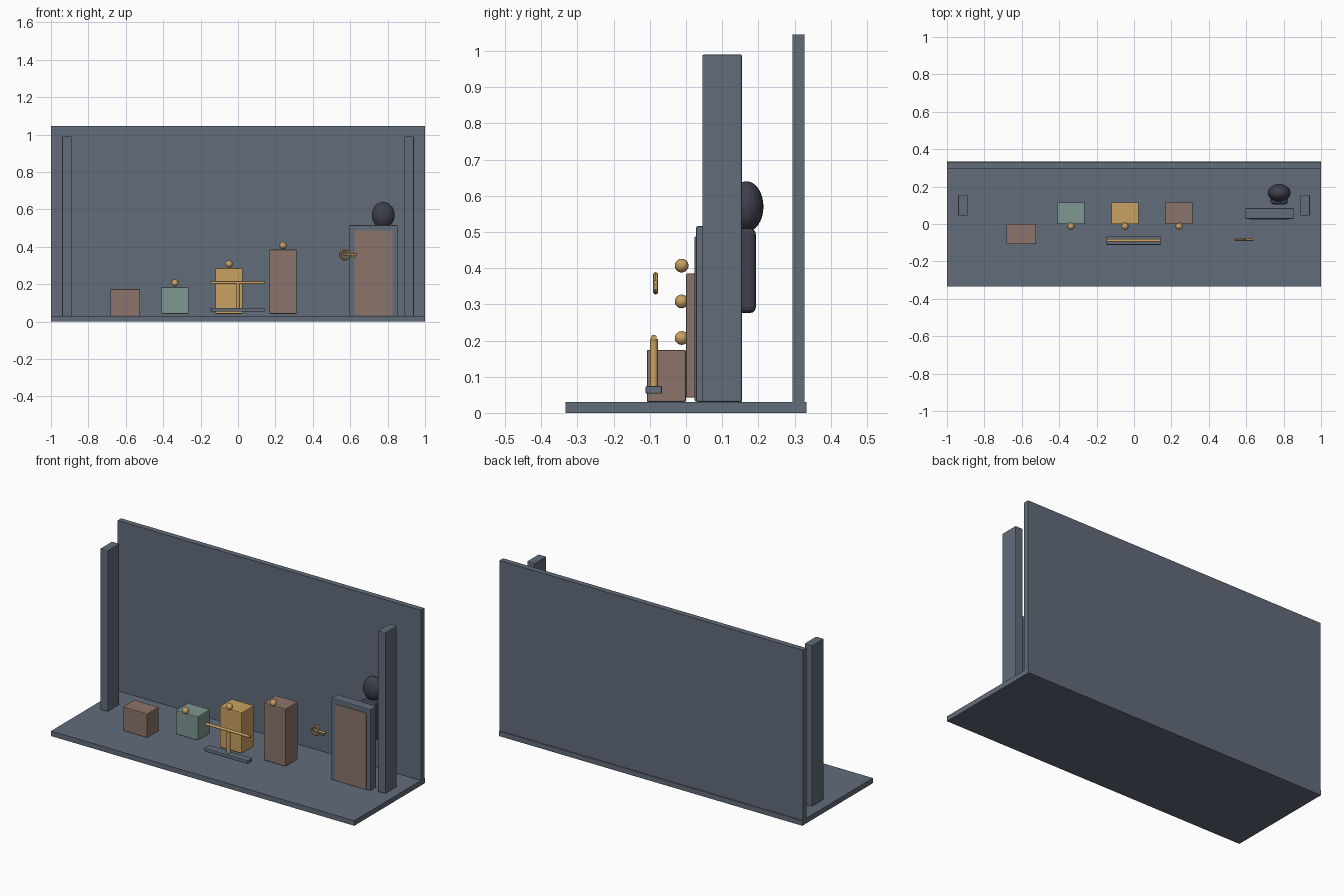
import bpy
from math import pi

cube = bpy.data.objects.get("Cube")
if cube:
    bpy.data.objects.remove(cube, do_unlink=True)


def material(name, rgb):
    """Flat material from 8-bit display colour."""
    lin = [((c / 255 + 0.055) / 1.055) ** 2.4 for c in rgb] + [1]
    m = bpy.data.materials.new(name)
    m.use_nodes = True
    m.diffuse_color = lin
    m.node_tree.nodes["Principled BSDF"].inputs["Base Color"].default_value = lin
    return m


slate = material("slate", (97, 108, 122))
brown = material("dusty brown", (139, 116, 107))
teal = material("sage teal", (126, 151, 146))
gold = material("gold", (201, 161, 97))
dark = material("charcoal", (62, 64, 75))


def finish(name, mat):
    ob = bpy.context.object
    ob.name = name
    ob.data.materials.append(mat)
    return ob


def box(name, mat, x, y, z, bevel=0.0, segments=2):
    """Box from (low, high) ranges on each axis."""
    spans = (x, y, z)
    bpy.ops.mesh.primitive_cube_add(size=1, location=[(a + b) / 2 for a, b in spans])
    ob = finish(name, mat)
    ob.scale = [b - a for a, b in spans]
    bpy.ops.object.transform_apply(location=False, rotation=False, scale=True)
    if bevel:
        mod = ob.modifiers.new("Bevel", "BEVEL")
        mod.width, mod.segments = bevel, segments
    return ob


def ball(name, mat, loc, radii, segments, rings):
    bpy.ops.mesh.primitive_uv_sphere_add(segments=segments, ring_count=rings, radius=1, location=loc)
    ob = finish(name, mat)
    ob.scale = radii
    bpy.ops.object.transform_apply(location=False, rotation=False, scale=True)
    return ob


def rod(name, mat, loc, radius, length, along_x=False):
    bpy.ops.mesh.primitive_cylinder_add(vertices=16, radius=radius, depth=length, location=loc,
                                        rotation=(0, pi / 2 if along_x else 0, 0))
    bpy.ops.object.shade_smooth_by_angle()
    return finish(name, mat)


# Stage: floor, back wall and side pillars
box("floor", slate, (-1, 1), (-0.333, 0.333), (0, 0.03))
box("back_wall", slate, (-1, 1), (0.295, 0.328), (0.03, 1.045))
for side, s in (("right", -1), ("left", 1)):
    box(side + "_pillar", slate, sorted((s * 0.89, s * 0.94)), (0.045, 0.155), (0.03, 0.99), 0.004)

# Crate and three pedestals, each with a ball at its top front edge
box("crate", brown, (-0.683, -0.523), (-0.108, 0), (0.03, 0.174), 0.004)
for name, mat, x, top in (("low", teal, -0.337, 0.185),
                          ("middle", gold, -0.048, 0.286),
                          ("tall", brown, 0.241, 0.385)):
    box(name + "_pedestal", mat, (x - 0.073, x + 0.073), (0, 0.115), (0.042, top), 0.004)
    ball(name + "_pedestal_ball", gold, (x, -0.012, top + 0.022), [0.019] * 3, 16, 10)

# Balance: foot, post and beam
box("balance_foot", slate, (-0.146, 0.142), (-0.112, -0.066), (0.053, 0.074), 0.004)
rod("balance_post", gold, (0, -0.089, 0.138), 0.011, 0.132)
rod("balance_beam", gold, (-0.002, -0.089, 0.208), 0.008, 0.288, True)

# Door in its frame
box("door_frame", slate, (0.595, 0.853), (0.028, 0.085), (0.03, 0.516), 0.004)
box("door_panel", brown, (0.622, 0.827), (0.024, 0.06), (0.032, 0.488), 0.002)

# Figure hiding behind the door
ball("figure_head", dark, (0.776, 0.167, 0.57), (0.061, 0.047, 0.07), 24, 16)
box("figure_body", dark, (0.73, 0.822), (0.105, 0.193), (0.276, 0.51), 0.016, 3)

# Floating key: ring, shaft and teeth
bpy.ops.mesh.primitive_torus_add(major_radius=0.024, minor_radius=0.007, major_segments=20,
                                 minor_segments=8, location=(0.57, -0.084, 0.358),
                                 rotation=(pi / 2, 0, 0))
bpy.ops.object.shade_smooth_by_angle()
finish("key_ring", gold)
rod("key_shaft", gold, (0.6, -0.084, 0.36), 0.006, 0.072, True)
for i, x in enumerate((0.61, 0.626)):
    box("key_tooth_%d" % (i + 1), gold, (x - 0.004, x + 0.004), (-0.089, -0.079), (0.34, 0.36), 0.001)
